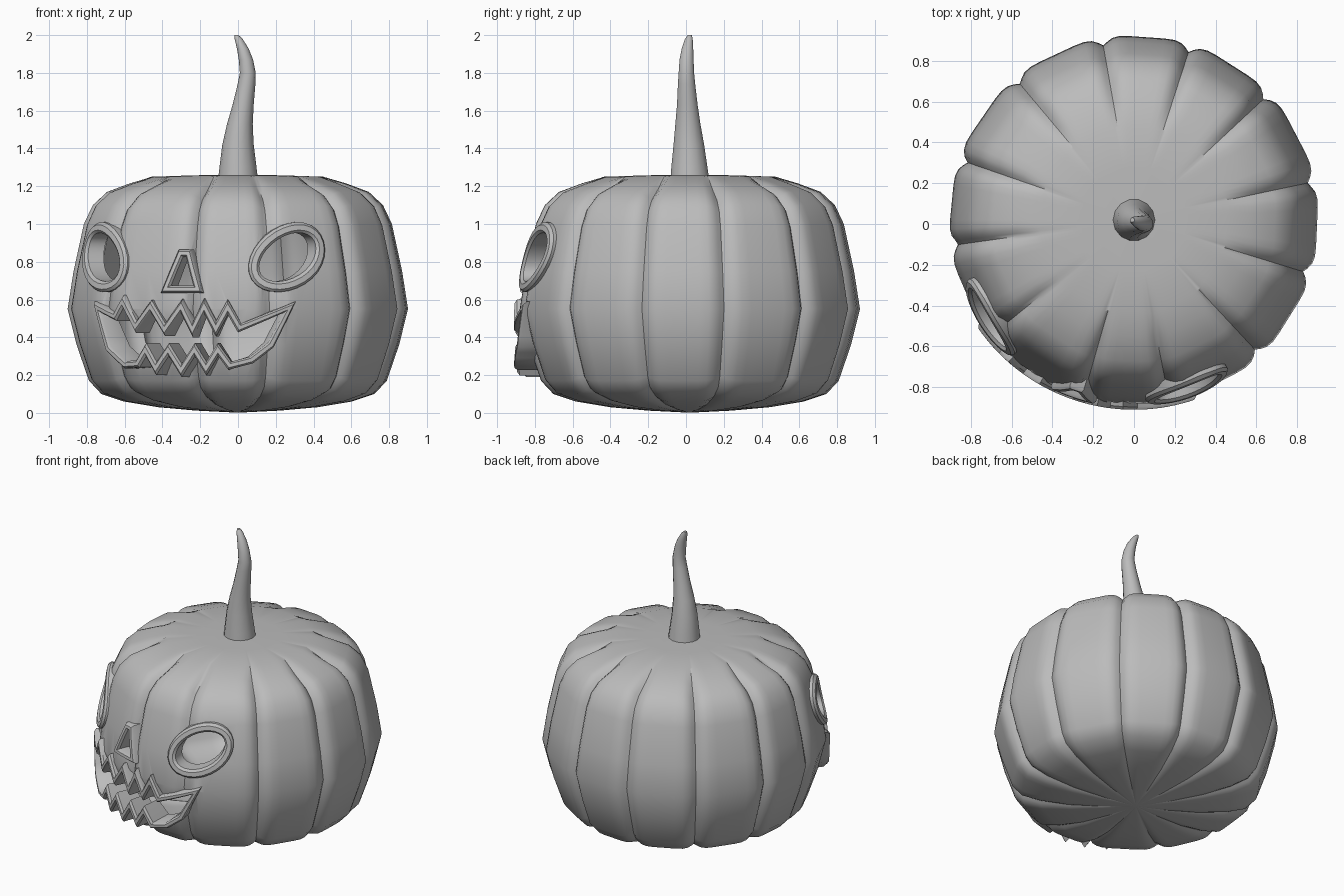
import bpy, bmesh, math
from mathutils import Vector

if "Cube" in bpy.data.objects:
    bpy.data.objects.remove(bpy.data.objects["Cube"])

CY = 0.02                       # body centre in y
FACE = math.radians(-109)       # direction the carved face looks
ARC = 0.88                      # radius used to wrap the face outlines

grey = bpy.data.materials.new("plain grey")
grey.diffuse_color = (0.5, 0.5, 0.5, 1)
grey.use_nodes = True
grey.node_tree.nodes["Principled BSDF"].inputs["Base Color"].default_value = grey.diffuse_color


def make(name, verts, faces, fix=True):
    me = bpy.data.meshes.new(name)
    me.from_pydata([tuple(v) for v in verts], [], faces)
    if fix:
        bm = bmesh.new()
        bm.from_mesh(me)
        bmesh.ops.recalc_face_normals(bm, faces=bm.faces)
        bm.to_mesh(me)
        bm.free()
    me.materials.append(grey)
    ob = bpy.data.objects.new(name, me)
    bpy.context.collection.objects.link(ob)
    return ob


def activate(ob):
    bpy.ops.object.select_all(action='DESELECT')
    ob.select_set(True)
    bpy.context.view_layer.objects.active = ob


def smooth(ob, deg):
    activate(ob)
    bpy.ops.object.shade_smooth_by_angle(angle=math.radians(deg))


# Pumpkin profile: radius, height, groove depth
PROFILE = [(.02, .002, 0), (.22, .012, .006), (.42, .03, .014), (.6, .06, .028),
           (.72, .10, .042), (.785, .17, .055), (.85, .36, .06), (.897, .55, .06),
           (.866, .75, .06), (.812, 1.0, .06), (.765, 1.1, .055), (.69, 1.17, .05),
           (.57, 1.215, .035), (.45, 1.25, 0), (.25, 1.257, 0), (.03, 1.262, 0)]
GROOVES = [12, 43, 72, 100, 130, 161, 188, 219, 254, 281, 313, 343]
RIB = [(0, 1), (.05, .62), (.11, .27), (.19, .06), (.3, 0), (.5, 0),
       (.7, 0), (.81, .06), (.89, .27), (.95, .62)]


def radius(z):
    for (r0, z0, _), (r1, z1, _) in zip(PROFILE, PROFILE[1:]):
        if z0 <= z <= z1:
            return r0 + (r1 - r0) * (z - z0) / (z1 - z0)
    return .5


def skin(inset):
    rows = []
    for i, (r, z, depth) in enumerate(PROFILE):
        a, b = PROFILE[max(i - 1, 0)], PROFILE[min(i + 1, len(PROFILE) - 1)]
        n = Vector((b[1] - a[1], a[0] - b[0])).normalized()
        for k, g in enumerate(GROOVES):
            width = (GROOVES[(k + 1) % 12] - g) % 360
            for t, f in RIB:
                d = depth * f + inset
                flat = 1 / math.cos(math.radians((t - .5) * width))
                rr = max(r * flat - d * n.x, .01)
                ang = math.radians(g + t * width)
                rows.append((rr * math.cos(ang), CY + rr * math.sin(ang), z - d * n.y))
    return rows


def skin_faces(start, flip):
    m, rows = 12 * len(RIB), len(PROFILE)
    out = [[i * m + j, i * m + (j + 1) % m, (i + 1) * m + (j + 1) % m, (i + 1) * m + j]
           for i in range(rows - 1) for j in range(m)]
    out += [list(range(m))[::-1], list(range((rows - 1) * m, rows * m))]
    return [[start + v for v in (f[::-1] if flip else f)] for f in out]


# Hollow ribbed body
outer, inner = skin(0), skin(.06)
body = make("pumpkin_body", outer + inner,
            skin_faces(0, False) + skin_faces(len(outer), True), fix=False)


# Outline helpers, in (arc, height) coordinates around the face direction
def offset(poly, d):
    out = []
    for i, p in enumerate(poly):
        p, a, b = Vector(p), Vector(poly[i - 1]), Vector(poly[(i + 1) % len(poly)])
        e0, e1 = (p - a).normalized(), (b - p).normalized()
        n0, n1 = Vector((e0.y, -e0.x)), Vector((e1.y, -e1.x))
        m = (n0 + n1).normalized()
        out.append(p + m * d * min(1 / max(m.dot(n0), .01), 2.2))
    return out


def densify(poly, steps):
    return [Vector(p).lerp(Vector(poly[(i + 1) % len(poly)]), k / n)
            for i, (p, n) in enumerate(zip(poly, steps)) for k in range(n)]


def wrap(p, r):
    ang = FACE + p[0] / ARC
    return (r * math.cos(ang), CY + r * math.sin(ang), p[1])


def carve(name, poly, w, front):
    steps = [max(1, math.ceil((Vector(poly[(i + 1) % len(poly)]) - Vector(p)).length / .06))
             for i, p in enumerate(poly)]
    # hole through the shell
    line = densify(poly, steps)
    n = len(line)
    verts = [wrap(p, radius(p.y) + d) for d in (-.17, .16) for p in line]
    faces = [list(range(n)), list(range(n, 2 * n))]
    faces += [[j, (j + 1) % n, n + (j + 1) % n, n + j] for j in range(n)]
    cutter = make(name + "_cutter", verts, faces)
    cutter.hide_render = True
    bm = bmesh.new()
    bm.from_mesh(cutter.data)
    bmesh.ops.triangulate(bm, faces=[f for f in bm.faces if len(f.verts) > 4])
    bm.to_mesh(cutter.data)
    bm.free()
    activate(body)
    mod = body.modifiers.new("hole", 'BOOLEAN')
    mod.operation, mod.solver, mod.object = 'DIFFERENCE', 'EXACT', cutter
    bpy.ops.object.modifier_apply(modifier=mod.name)
    bpy.data.objects.remove(cutter)
    # raised rim around the hole
    section = [(-w, None), (-w, -.014), (-.5 * w, 0), (.5 * w, 0), (w, -.014), (w, None)]
    verts = []
    for d, h in section:
        for p in densify(offset(poly, d), steps):
            verts.append(wrap(p, radius(p.y) - .07 if h is None else front(p.y) + h))
    faces = [[a * n + j, a * n + (j + 1) % n, ((a + 1) % 6) * n + (j + 1) % n,
              ((a + 1) % 6) * n + j] for a in range(6) for j in range(n)]
    smooth(make(name + "_rim", verts, faces), 35)


# Eyes: mirrored tilted ellipses
for name, side in (("left_eye", -1), ("right_eye", 1)):
    tilt = math.radians(30) * side
    pts = []
    for k in range(28):
        a = math.tau * k / 28
        x, y = .208 * math.cos(a), .136 * math.sin(a)
        pts.append((side * .568 + x * math.cos(tilt) - y * math.sin(tilt),
                    .825 + x * math.sin(tilt) + y * math.cos(tilt)))
    carve(name, pts, .028, lambda z: radius(z) + .035)

# Nose: blunt triangle
carve("nose", [(-.09, .655), (.085, .655), (.025, .845), (-.02, .845)], .019,
      lambda z: radius(z) + .04)

# Mouth: jagged grin
MOUTH = [(-.54, .56), (-.45, .34), (-.33, .255), (-.25, .26), (-.2, .335), (-.14, .235),
         (-.07, .335), (0, .225), (.07, .335), (.13, .235), (.19, .335), (.25, .25),
         (.36, .28), (.46, .36), (.56, .56), (.3, .45), (.24, .56), (.18, .445),
         (.12, .565), (.06, .44), (0, .565), (-.09, .44), (-.17, .565), (-.26, .455),
         (-.345, .59), (-.40, .51)]
carve("mouth", MOUTH, .019, lambda z: .93 if z < .6 else .93 - (z - .6) * .2)

smooth(body, 32)

# Curved stem: centre x, centre y, height, radius
STEM = [(0, .02, 1.24, .105), (0, .018, 1.3, .098), (0, .015, 1.42, .083),
        (.01, .01, 1.53, .068), (.027, .007, 1.63, .056), (.045, .003, 1.74, .047),
        (.052, .002, 1.80, .042), (.042, .003, 1.87, .038), (.025, .008, 1.93, .031),
        (.003, .015, 1.98, .021), (-.008, .02, 2.0, .011)]
S = 14
verts = [(x + r * math.cos(math.tau * k / S), y + r * math.sin(math.tau * k / S), z)
         for x, y, z, r in STEM for k in range(S)]
faces = [[i * S + k, i * S + (k + 1) % S, (i + 1) * S + (k + 1) % S, (i + 1) * S + k]
         for i in range(len(STEM) - 1) for k in range(S)]
faces += [list(range(S)), list(range((len(STEM) - 1) * S, len(STEM) * S))]
smooth(make("stem", verts, faces), 40)
